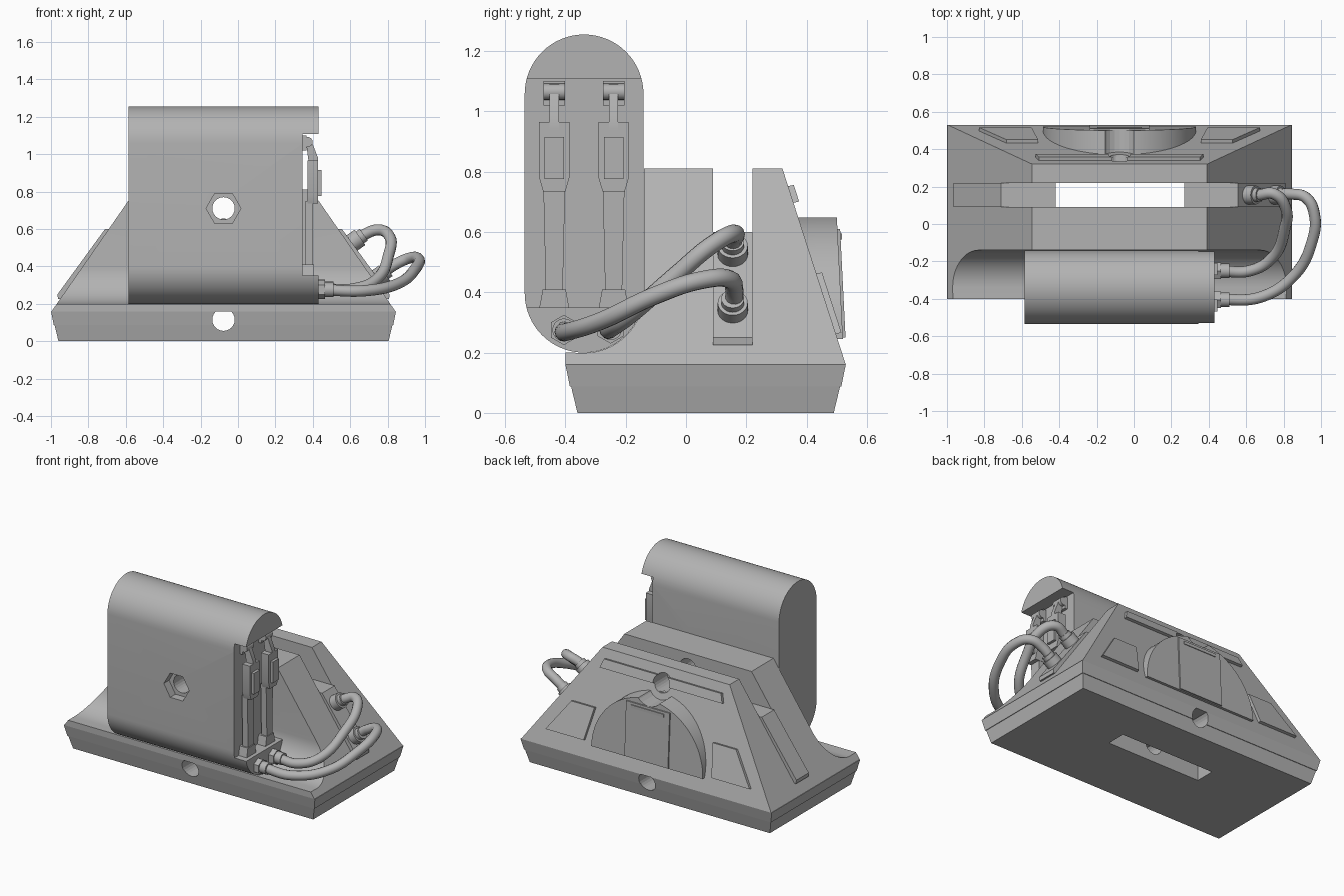
import bpy, bmesh, math
from mathutils import Vector

if "Cube" in bpy.data.objects:
    bpy.data.objects.remove(bpy.data.objects["Cube"], do_unlink=True)

grey = bpy.data.materials.new("plain grey")
grey.use_nodes = True
GREY = (0.45, 0.45, 0.45, 1)
grey.diffuse_color = GREY
grey.node_tree.nodes["Principled BSDF"].inputs["Base Color"].default_value = GREY

MID = -0.0775            # centre line of the housing in x


def finish(name, bm):
    bmesh.ops.recalc_face_normals(bm, faces=bm.faces)
    mesh = bpy.data.meshes.new(name)
    bm.to_mesh(mesh)
    bm.free()
    obj = bpy.data.objects.new(name, mesh)
    bpy.context.collection.objects.link(obj)
    mesh.materials.append(grey)
    return obj


def prism(name, pts, near, far):
    """Closed solid between two placements of a flat outline."""
    bm = bmesh.new()
    a = [bm.verts.new(near(u, v)) for u, v in pts]
    b = [bm.verts.new(far(u, v)) for u, v in pts]
    bm.faces.new(a)
    bm.faces.new(b[::-1])
    for i in range(len(a)):
        j = (i + 1) % len(a)
        bm.faces.new((a[i], b[i], b[j], a[j]))
    return finish(name, bm)


def along_x(name, pts, lo, hi):
    return prism(name, pts, lambda y, z: (lo, y, z), lambda y, z: (hi, y, z))


def along_y(name, pts, lo, hi):
    return prism(name, pts, lambda x, z: (x, lo, z), lambda x, z: (x, hi, z))


def box(name, x0, x1, y0, y1, z0, z1):
    return along_x(name, [(y0, z0), (y1, z0), (y1, z1), (y0, z1)], x0, x1)


def arc(cu, cv, r, start, end, n):
    angles = [math.radians(start + (end - start) * i / n) for i in range(n + 1)]
    return [(cu + r * math.cos(t), cv + r * math.sin(t)) for t in angles]


def rod(name, a, b, r, sides=24):
    a, b = Vector(a), Vector(b)
    bm = bmesh.new()
    bmesh.ops.create_cone(bm, cap_ends=True, segments=sides, radius1=r, radius2=r, depth=(b - a).length)
    turn = (b - a).to_track_quat('Z', 'Y')
    for v in bm.verts:
        v.co = turn @ v.co + (a + b) / 2
    return finish(name, bm)


def cut(obj, *cutters):
    for c in cutters:
        c.hide_render = True
        c.hide_viewport = True
        c.display_type = 'WIRE'
        m = obj.modifiers.new("cut", 'BOOLEAN')
        m.operation, m.solver, m.object = 'DIFFERENCE', 'EXACT', c


def back_y(z):           # sloping rear face
    return 0.53 - (z - 0.16) * 0.323


def side_x(z):           # half width between the sloping sides
    return 0.9225 - (z - 0.155) * 0.695


# Cutters
hole_high = along_y("hole_cutter_high", arc(MID, 0.71, 0.06, 0, 345, 23), -1, 1)
hole_low = along_y("hole_cutter_low", arc(MID, 0.115, 0.06, 0, 345, 23), -1, 1)
hex_cut = along_y("hex_cutter", arc(MID, 0.71, 0.093, 0, 300, 5), -1, -0.48)
groove = along_y("groove_cutter", arc(MID, 0.71, 0.1, 0, 345, 23), 0.362, 1)
slot_wide = box("slot_cutter_wide", -2, 2, 0.09, 0.22, 0.6, 2)
slot_deep = box("slot_cutter_deep", -0.42, 0.27, 0.09, 0.22, -1, 0.7)
recess = box("recess_cutter", 0.345, 2, -1, 0.5, 0.35, 1.108)

# Housing: extruded profile with a round cradle, trimmed to sloping sides
profile = [(0.53, 0.16), (0.32, 0.81), (-0.14, 0.81)]
profile += arc(-0.338, 0.397, 0.198, 0, -90, 16) + [(-0.4, 0.2), (-0.4, 0.16)]
housing = along_x("housing", profile, -1.5, 1.5)
bm = bmesh.new()
bm.from_mesh(housing.data)
for side in (-1, 1):
    res = bmesh.ops.bisect_plane(bm, geom=bm.verts[:] + bm.edges[:] + bm.faces[:],
                                 plane_co=(MID + side * side_x(0.16), 0, 0.16),
                                 plane_no=(side, 0, 0.695), clear_outer=True)
    edges = [e for e in res["geom_cut"] if isinstance(e, bmesh.types.BMEdge)]
    bmesh.ops.contextual_create(bm, geom=edges)
bmesh.ops.recalc_face_normals(bm, faces=bm.faces)
bm.to_mesh(housing.data)
bm.free()
cut(housing, slot_wide, slot_deep, hole_high)


# Tapered base in two tiers
def base_tier(name, z0, in0, z1, in1):
    def at(z, inset):
        return lambda u, v: (MID + u * (0.9225 - inset), 0.065 + v * (0.465 - inset), z)
    return prism(name, [(-1, -1), (1, -1), (1, 1), (-1, 1)], at(z0, in0), at(z1, in1))


for tier in (base_tier("base_lower", 0, 0.04, 0.087, 0.019),
             base_tier("base_upper", 0.087, 0.015, 0.16, 0)):
    cut(tier, slot_deep, hole_low)

# Upright rounded block with a hex socket and a recessed end
stadium = arc(-0.338, 1.058, 0.197, 0, 180, 32) + arc(-0.338, 0.397, 0.197, 180, 360, 32)
block = along_x("upright_block", stadium, -0.585, 0.43)
cut(block, recess, hex_cut, hole_high)

# Rear half-round boss with a panel
boss_y = lambda z: 0.5 + (0.655 - z) * 0.05
boss = prism("rear_boss", arc(MID, 0.245, 0.41, 0, 180, 40),
             lambda x, z: (x, back_y(z) - 0.03, z), lambda x, z: (x, boss_y(z), z))
door = prism("rear_door", [(MID - 0.16, 0.25), (MID + 0.16, 0.25), (MID + 0.16, 0.61), (MID - 0.16, 0.61)],
             lambda x, z: (x, boss_y(z) - 0.01, z), lambda x, z: (x, boss_y(z) + 0.009, z))
latch = box("rear_door_latch", MID - 0.12, MID + 0.12, 0.49, 0.518, 0.575, 0.595)
cut(boss, groove)
cut(door, groove)


# Raised panels on the rear face
def rear_panel(name, pts):
    return prism(name, pts, lambda x, z: (x, back_y(z) - 0.01, z),
                 lambda x, z: (x, back_y(z) + 0.018, z + 0.006))


strip = rear_panel("rear_strip", [(MID - 0.45, 0.695), (MID + 0.45, 0.695),
                                  (MID + 0.43, 0.75), (MID - 0.43, 0.75)])
cut(strip, hole_high)
for s, label in ((-1, "right"), (1, "left")):
    rear_panel("rear_panel_" + label, [(MID + s * u, z) for u, z in
               ((0.47, 0.26), (0.75, 0.26), (0.605, 0.46), (0.435, 0.46))])
    # Side plates under the slot
    along_y("side_plate_" + label, [(MID + s * u, z) for u, z in
            ((0.55, 0.6), (0.633, 0.6), (0.888, 0.25), (0.885, 0.225), (0.8, 0.225))], 0.09, 0.22)

# Levers in the block's recessed end
for i, y in enumerate((-0.437, -0.24)):
    n = "_front" if i == 0 else "_rear"
    along_y("lever_arm" + n, [(0.36, 1.09), (0.385, 1.09), (0.428, 0.98), (0.428, 0.94), (0.38, 0.94)],
            y - 0.015, y + 0.015)
    rod("lever_pivot" + n, (0.372, y - 0.036, 1.065), (0.372, y + 0.036, 1.065), 0.027, 16)
    box("lever_bracket" + n, 0.34, 0.365, y - 0.036, y + 0.036, 1.02, 1.1)
    along_x("lever_body" + n, [(y - 0.05, 0.965), (y - 0.05, 0.78), (y - 0.037, 0.735), (y + 0.037, 0.735),
                               (y + 0.05, 0.78), (y + 0.05, 0.965)], 0.372, 0.428)
    box("lever_pad" + n, 0.42, 0.446, y - 0.032, y + 0.032, 0.775, 0.915)
    along_x("lever_rod" + n, [(y - 0.028, 0.4), (y + 0.028, 0.4), (y + 0.036, 0.75), (y - 0.036, 0.75)],
            0.36, 0.4)
    along_x("lever_foot" + n, [(y - 0.05, 0.345), (y + 0.05, 0.345), (y + 0.038, 0.41), (y - 0.038, 0.41)],
            0.34, 0.405)

# Hoses with end fittings
hoses = {
    "upper_hose": (0.515, [(0.45, -0.25, 0.28), (0.62, -0.25, 0.28), (0.74, -0.18, 0.33), (0.805, -0.03, 0.46),
                           (0.81, 0.09, 0.56), (0.75, 0.16, 0.595), (0.665, 0.155, 0.565), (0.6, 0.155, 0.525)]),
    "lower_hose": (0.325, [(0.45, -0.405, 0.275), (0.68, -0.39, 0.27), (0.86, -0.27, 0.31), (0.95, -0.1, 0.39),
                           (0.965, 0.05, 0.44), (0.92, 0.14, 0.445), (0.84, 0.16, 0.41), (0.75, 0.155, 0.345)]),
}
normal = Vector((1, 0, 0.695)).normalized()
for name, (z, path) in hoses.items():
    curve = bpy.data.curves.new(name, 'CURVE')
    curve.dimensions = '3D'
    curve.bevel_depth = 0.03
    curve.bevel_resolution = 4
    curve.use_fill_caps = True
    spline = curve.splines.new('BEZIER')
    spline.bezier_points.add(len(path) - 1)
    for p, co in zip(spline.bezier_points, path):
        p.co = co
        p.handle_left_type = p.handle_right_type = 'AUTO'
    curve.materials.append(grey)
    bpy.context.collection.objects.link(bpy.data.objects.new(name, curve))
    seat = Vector((MID + side_x(z), 0.155, z))
    rod(name + "_nut", seat - normal * 0.01, seat + normal * 0.07, 0.05)
    rod(name + "_collar", seat + normal * 0.06, seat + normal * 0.095, 0.038)
    start = Vector(path[0])
    rod(name + "_hex", (0.425, start.y, start.z), (0.465, start.y, start.z), 0.05, 6)
    rod(name + "_sleeve", (0.46, start.y, start.z), (0.51, start.y, start.z), 0.038)

# Smooth the round surfaces, keep edges sharp
bpy.ops.object.select_all(action='DESELECT')
for obj in bpy.context.collection.objects:
    if obj.type == 'MESH' and not obj.hide_render:
        obj.select_set(True)
        bpy.context.view_layer.objects.active = obj
bpy.ops.object.shade_smooth_by_angle(angle=math.radians(30))
